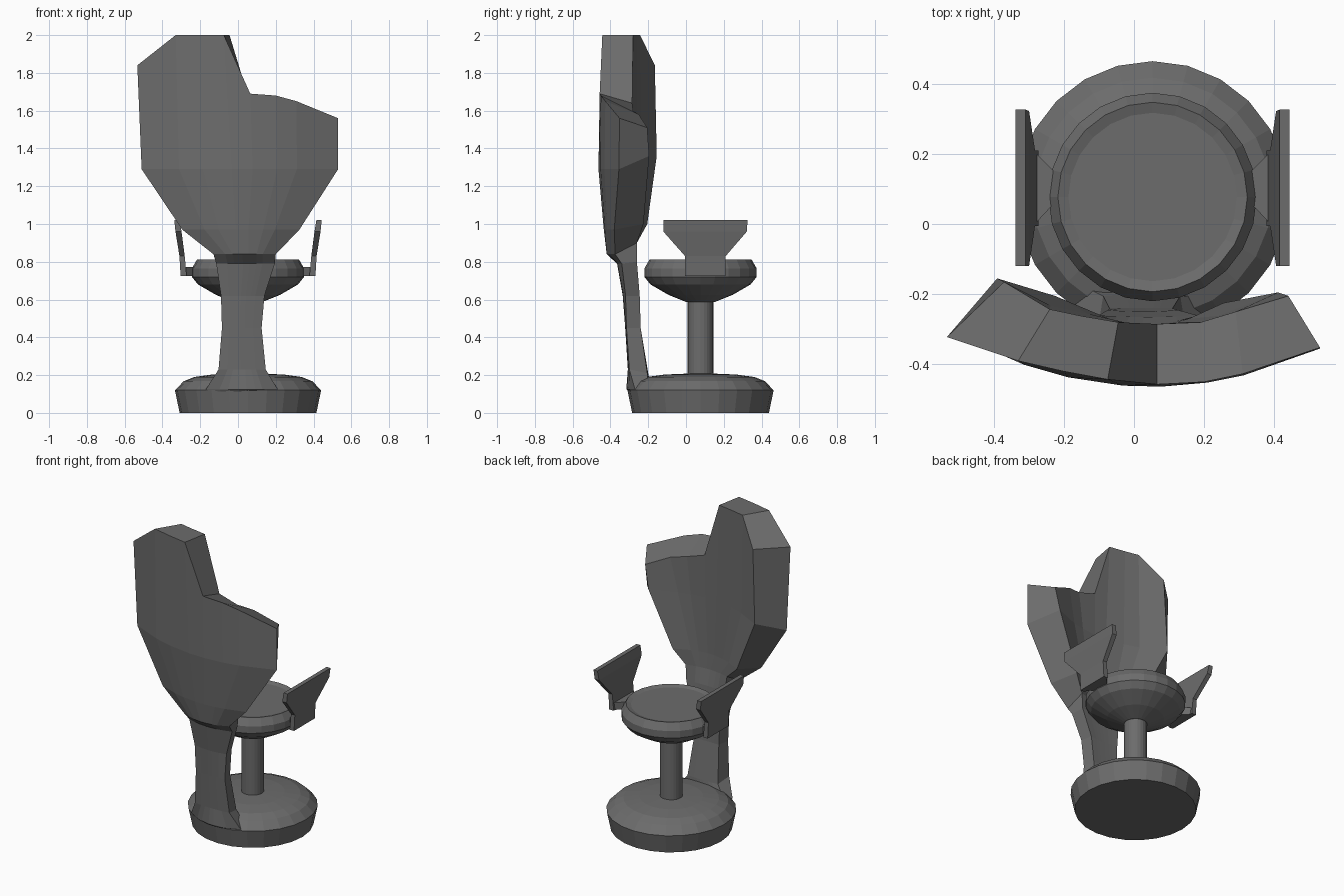
import bpy
from math import sin, cos, pi

if "Cube" in bpy.data.objects:
    bpy.data.objects.remove(bpy.data.objects["Cube"])

CX, CY = 0.053, 0.077   # axis of the base and seat

dark = bpy.data.materials.new("dark_grey")
dark.diffuse_color = (0.15, 0.15, 0.15, 1)
dark.use_nodes = True
dark.node_tree.nodes["Principled BSDF"].inputs["Base Color"].default_value = dark.diffuse_color


def make(name, verts, faces):
    me = bpy.data.meshes.new(name)
    me.from_pydata(verts, [], faces)
    me.validate()
    me.materials.append(dark)
    ob = bpy.data.objects.new(name, me)
    bpy.context.collection.objects.link(ob)
    return ob


def loft(name, rings, strip_cap=False):
    """Skin closed rings of equal length; cap both ends."""
    n = len(rings[0])
    verts = [v for r in rings for v in r]
    faces = []
    for k in range(len(rings) - 1):
        a, b = k * n, (k + 1) * n
        for i in range(n):
            j = (i + 1) % n
            faces.append((a + i, a + j, b + j, b + i))
    last = (len(rings) - 1) * n
    faces.append(tuple(reversed(range(n))))
    if strip_cap:       # quads across the curved rim
        for i in range(n // 2 - 1):
            faces.append((last + i, last + i + 1, last + n - 2 - i, last + n - 1 - i))
    else:
        faces.append(tuple(range(last, last + n)))
    return make(name, verts, faces)


def lathe(name, profile, n=24):
    rings = [[(CX + r * cos(2 * pi * i / n), CY + r * sin(2 * pi * i / n), z)
              for i in range(n)] for r, z in profile]
    return loft(name, rings)


# Turned parts
lathe("base", [(0.362, 0), (0.387, 0.12), (0.34, 0.168), (0.285, 0.19), (0.19, 0.203),
               (0.07, 0.208)])
lathe("post", [(0.068, 0.19), (0.068, 0.62)])
lathe("seat", [(0.075, 0.587), (0.17, 0.625), (0.265, 0.68), (0.297, 0.72), (0.297, 0.765),
               (0.27, 0.812), (0.24, 0.803)])

# Curved backrest and stem as one loft; columns run left to right
T = (-1, -.62, -.38, -.08, .13, .38, .58, 1)
# centre x, z outer, half width, y mid, y end, z inner, half width, y mid, y end, tilt
ROWS = [
    (.02, .10, .17, -.29, -.24, .10, .15, -.18, -.18, 0),
    (.02, .125, .19, -.315, -.255, .14, .17, -.19, -.19, -.015),
    (.022, .23, .125, -.308, -.30, .21, .11, -.20, -.205, 0),
    (.02, .45, .105, -.322, -.315, .45, .09, -.24, -.24, 0),
    (.025, .62, .115, -.335, -.32, .62, .10, -.25, -.245, 0),
    (.04, .79, .155, -.365, -.34, .80, .14, -.265, -.26, 0),
    (.035, .84, .165, -.42, -.375, .90, .15, -.285, -.26, 0),
    (.015, .97, .31, -.435, -.37, 1.0, .24, -.29, -.215, -.01),
    (.01, 1.29, .52, -.463, -.335, 1.36, .40, -.288, -.175, -.02),
]
rings = []
for cx, zo, wo, ym, ye, zi, wi, im, ie, tilt in ROWS:
    outer = [(cx + wo * t, ym + (ye - ym) * t * t + tilt * t, zo) for t in T]
    inner = [(cx + wi * t, im + (ie - im) * t * t + tilt * t, zi) for t in T]
    rings.append(outer + inner[::-1])
# Stepped top rim: high left wing, low right wing
rim_out = [(-.533, -.322, 1.84), (-.33, -.39, 2), (-.2, -.42, 2), (-.075, -.443, 2),
           (.065, -.457, 1.69), (.2, -.45, 1.68), (.31, -.427, 1.65), (.53, -.352, 1.56)]
rim_in = [(-.37, -.165, 1.84), (-.24, -.243, 2), (-.15, -.262, 2), (-.045, -.28, 2),
          (.065, -.285, 1.64), (.19, -.28, 1.6), (.29, -.25, 1.58), (.44, -.205, 1.51)]
rings.append(rim_out + rim_in[::-1])
loft("backrest", rings, strip_cap=True)

# Flared armrests, mirrored about the seat axis, with wedge brackets into the seat
ARM = [(.725, .325, .357, -.005, .21), (.83, .335, .363, -.005, .21),
       (.96, .352, .384, -.12, .322), (1.02, .362, .39, -.12, .326)]
for side, s in (("left", -1), ("right", 1)):
    loft(f"{side}_armrest", [[(CX + s * x0, y0, z), (CX + s * x1, y0, z),
                              (CX + s * x1, y1, z), (CX + s * x0, y1, z)][::s]
                             for z, x0, x1, y0, y1 in ARM])
    loft(f"{side}_arm_bracket", [[(CX + s * .27, .07, z), (CX + s * .34, -.005, z),
                                  (CX + s * .34, .21, z), (CX + s * .27, .14, z)][::s]
                                 for z in (.725, .772)])
